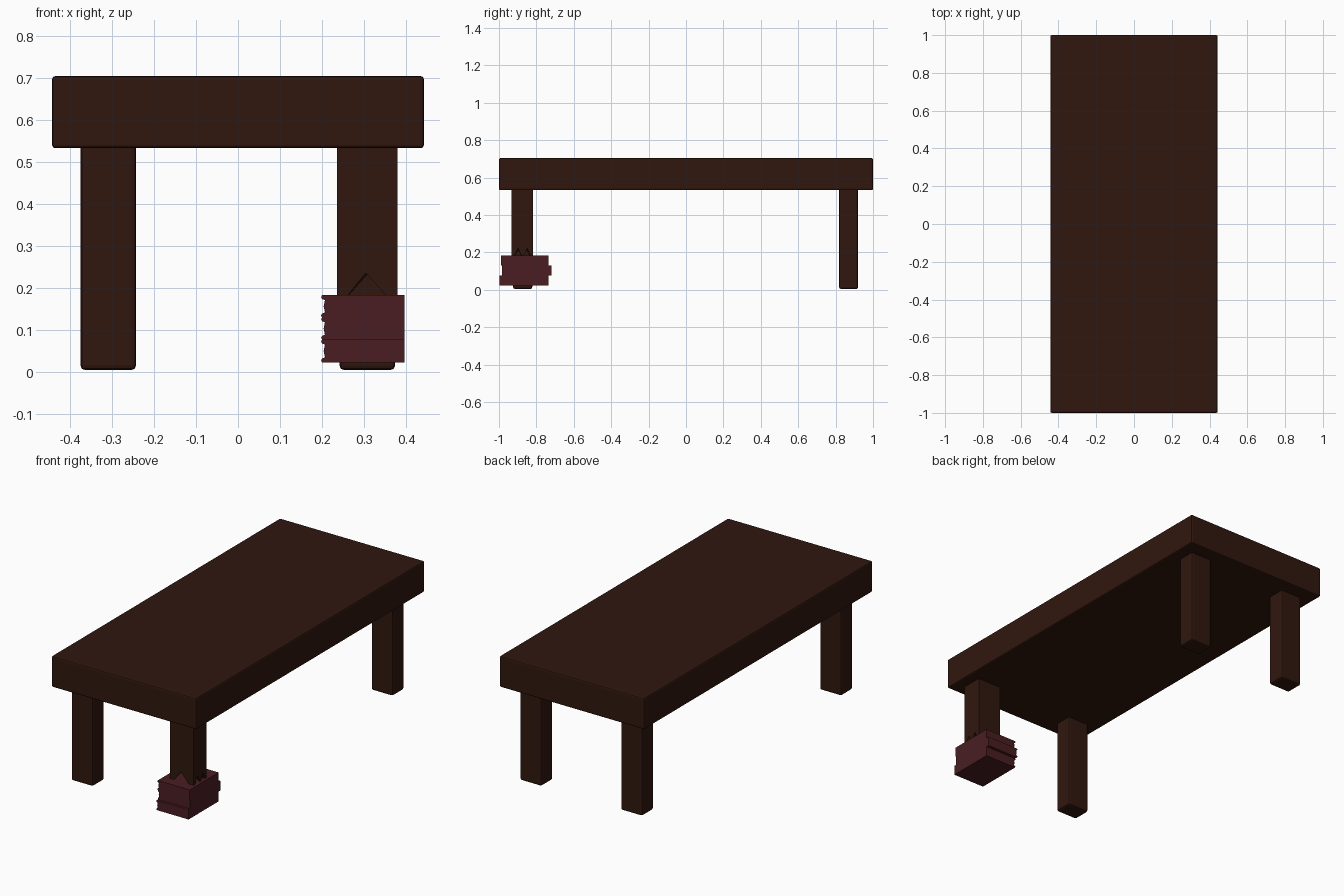
import bpy, bmesh

if "Cube" in bpy.data.objects:
    bpy.data.objects.remove(bpy.data.objects["Cube"])


def material(name, rgb):
    m = bpy.data.materials.new(name)
    m.diffuse_color = (*rgb, 1)
    m.use_nodes = True
    m.node_tree.nodes["Principled BSDF"].inputs["Base Color"].default_value = m.diffuse_color
    return m


WOOD = material("dark_wood", (0.030, 0.0085, 0.0045))
COVER = material("book_red", (0.068, 0.0125, 0.016))


def add_object(name, bm, mat, bevel=0):
    bmesh.ops.recalc_face_normals(bm, faces=bm.faces)
    mesh = bpy.data.meshes.new(name)
    bm.to_mesh(mesh)
    bm.free()
    mesh.materials.append(mat)
    ob = bpy.data.objects.new(name, mesh)
    bpy.context.collection.objects.link(ob)
    if bevel:
        mod = ob.modifiers.new("soft_edges", 'BEVEL')
        mod.width, mod.segments = bevel, 2
    return ob


def box(name, lo, hi, mat, bevel):
    bm = bmesh.new()
    bmesh.ops.create_cube(bm, size=1)
    for v in bm.verts:
        v.co = [(a + b) / 2 + c * (b - a) for a, b, c in zip(lo, hi, v.co)]
    return add_object(name, bm, mat, bevel)


# Table top
box("table_top", (-0.443, -1, 0.532), (0.443, 1, 0.704), WOOD, 0.008)

# Three whole legs
for name, x, y in (("front_left_leg", -0.309, -0.873),
                   ("back_left_leg", -0.309, 0.869),
                   ("back_right_leg", 0.308, 0.869)):
    box(name, (x - 0.066, y - 0.051, 0.004), (x + 0.066, y + 0.051, 0.55), WOOD, 0.01)

# Broken leg: square post whose lower rim zigzags into splinters
cx, cy, hx, hy = 0.308, -0.875, 0.0725, 0.058
half_rim = [(-1, -1, 0.15), (-0.05, -1, 0.235), (1, -1, 0.15),
            (1, -0.4, 0.222), (1, 0.03, 0.17), (1, 0.45, 0.222)]
rim = half_rim + [(-x, -y, z) for x, y, z in half_rim]
bm = bmesh.new()
low = [bm.verts.new((cx + x * hx, cy + y * hy, z)) for x, y, z in rim]
top = [bm.verts.new((v.co.x, v.co.y, 0.55)) for v in low]
core = bm.verts.new((cx, cy, 0.25))
bm.faces.new(top)
for i in range(len(low)):
    j = (i + 1) % len(low)
    bm.faces.new((low[i], low[j], top[j], top[i]))
    bm.faces.new((low[j], low[i], core))
add_object("broken_front_right_leg", bm, WOOD)

# Stacked books: spine on the right, page block recessed between covers on the left
for name, z0, z1, y0, y1 in (("bottom_book", 0.022, 0.076, -0.998, -0.735),
                             ("middle_book", 0.076, 0.129, -0.985, -0.718),
                             ("top_book", 0.129, 0.182, -0.988, -0.735)):
    t = 0.009
    profile = [(0.396, z0), (0.396, z1), (0.200, z1), (0.198, z1 - t / 2),
               (0.200, z1 - t), (0.207, z1 - t - 0.003), (0.204, (z0 + z1) / 2),
               (0.207, z0 + t + 0.003), (0.200, z0 + t), (0.198, z0 + t / 2), (0.200, z0)]
    bm = bmesh.new()
    face = bm.faces.new([bm.verts.new((x, y0, z)) for x, z in profile])
    out = bmesh.ops.extrude_face_region(bm, geom=[face])
    bmesh.ops.translate(bm, vec=(0, y1 - y0, 0),
                        verts=[g for g in out["geom"] if isinstance(g, bmesh.types.BMVert)])
    # extruding leaves the first face in place, closing the front end
    add_object(name, bm, COVER)
